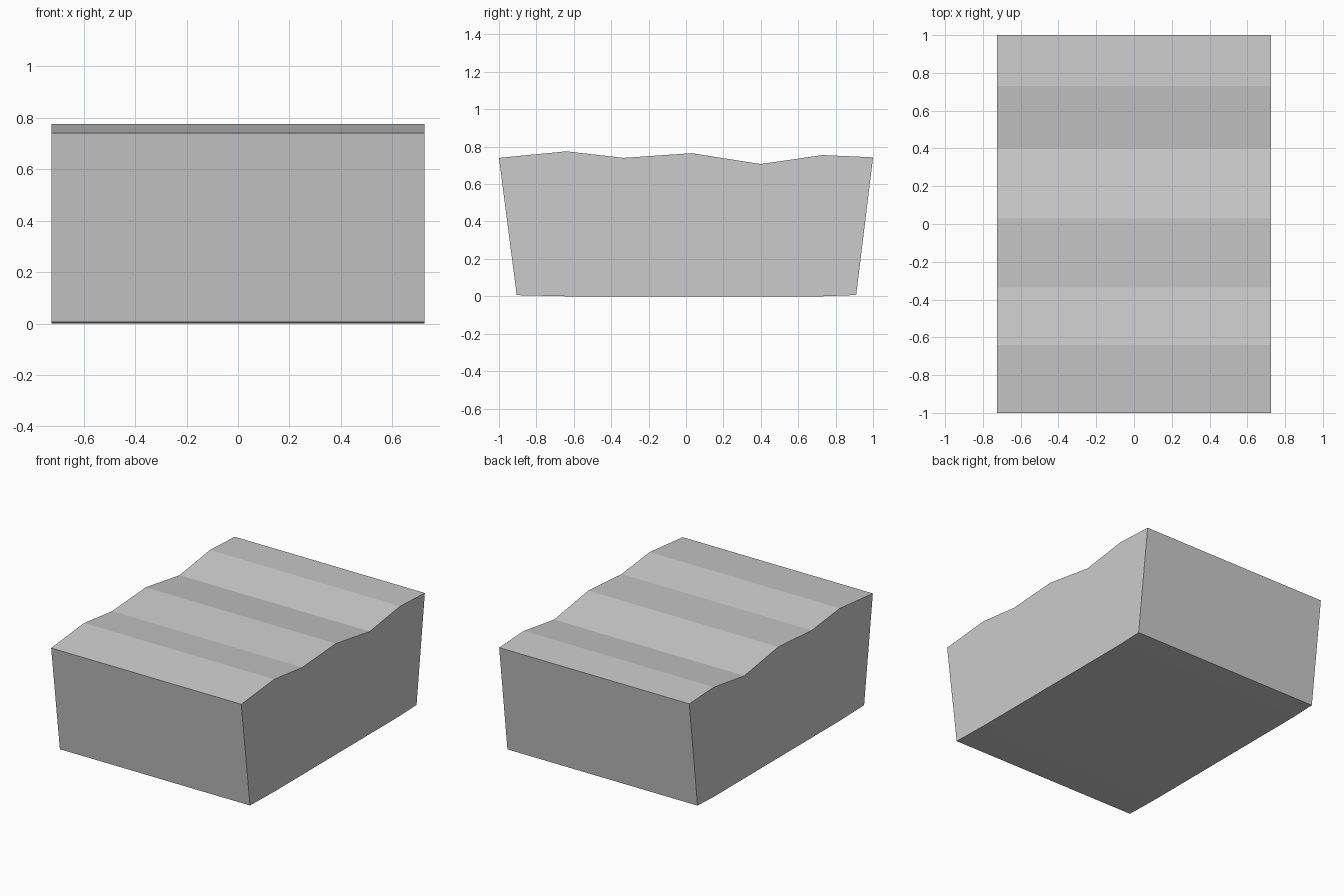
import bpy
import bmesh

if "Cube" in bpy.data.objects:
    bpy.data.objects.remove(bpy.data.objects["Cube"])

HALF_WIDTH = 0.725

# Side profile (y, z): wavy top, tapered ends, nearly flat underside
top = [(-1.0, 0.74), (-0.64, 0.775), (-0.335, 0.74), (0.03, 0.765),
       (0.4, 0.707), (0.73, 0.755), (1.0, 0.743)]
bottom = [(0.91, 0.007), (0.73, 0.0), (-0.64, 0.0), (-0.905, 0.006)]

# Wavy block: the profile extruded across x
bm = bmesh.new()
side = bm.faces.new([bm.verts.new((-HALF_WIDTH, y, z)) for y, z in top + bottom])
result = bmesh.ops.extrude_face_region(bm, geom=[side], use_keep_orig=True)
verts = [g for g in result["geom"] if isinstance(g, bmesh.types.BMVert)]
bmesh.ops.translate(bm, verts=verts, vec=(2 * HALF_WIDTH, 0, 0))
bmesh.ops.recalc_face_normals(bm, faces=bm.faces)

mesh = bpy.data.meshes.new("wavy_block")
bm.to_mesh(mesh)
bm.free()
bpy.context.collection.objects.link(bpy.data.objects.new("wavy_block", mesh))
